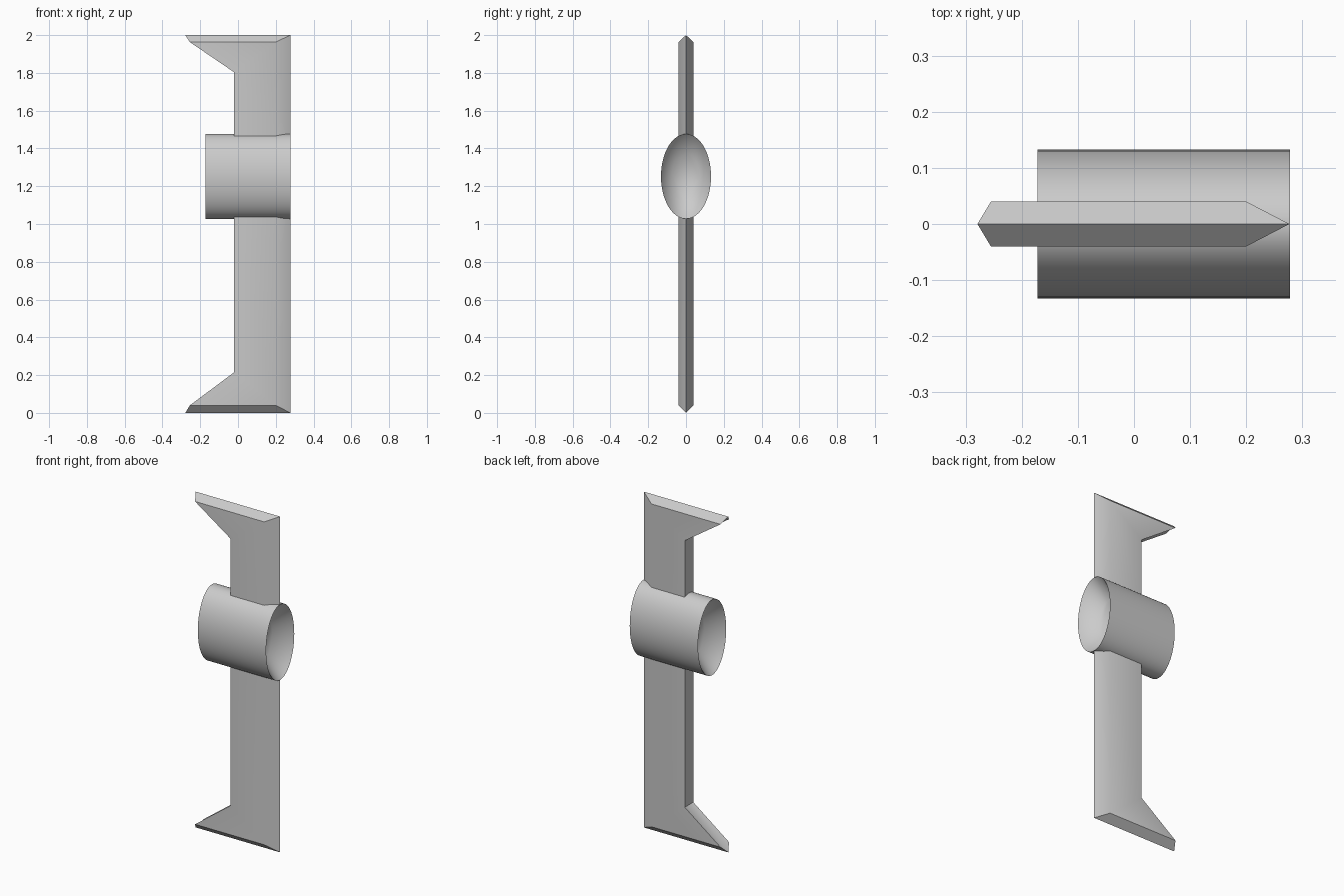
import bpy, bmesh, math

if "Cube" in bpy.data.objects:
    bpy.data.objects.remove(bpy.data.objects["Cube"])


def finish(name, bm):
    bmesh.ops.recalc_face_normals(bm, faces=bm.faces)
    mesh = bpy.data.meshes.new(name)
    bm.to_mesh(mesh)
    bm.free()
    obj = bpy.data.objects.new(name, mesh)
    bpy.context.collection.objects.link(obj)
    return obj


def blade(name, tip, bevel, notch, cut_face, cut_mid):
    """Hooked blade half: a centre ridge outline and a bevelled flat outline on each side."""
    ridge = [(-0.279, tip), (-0.02, notch), (-0.02, cut_mid), (0.277, cut_mid), (0.277, tip)]
    flat = [(-0.255, bevel), (-0.02, notch), (-0.02, cut_face), (0.2, cut_face), (0.2, bevel)]
    bm = bmesh.new()
    mid = [bm.verts.new((x, 0, z)) for x, z in ridge]
    for y in (-0.04, 0.04):
        side = [bm.verts.new((x, y, z)) for x, z in flat]
        bm.faces.new(side)
        for i in range(5):
            j = (i + 1) % 5
            bm.faces.new((mid[i], mid[j], side[j], side[i]))
    obj = finish(name, bm)
    bpy.ops.object.select_all(action='DESELECT')
    obj.select_set(True)
    bpy.context.view_layer.objects.active = obj
    bpy.ops.object.shade_smooth_by_angle(angle=math.radians(31))


# Upper and lower blades, ending on the hub surface
blade("lower_blade", 0.0, 0.04, 0.215, 1.038, 1.029)
blade("upper_blade", 2.0, 1.963, 1.803, 1.466, 1.475)

# Oval hub with a dished recess in both ends
SIDES = 64
RY, RZ, CZ = 0.1325, 0.2245, 1.252
profile = [(-0.07, 0.55), (-0.172, 1.0), (0.278, 1.0), (0.176, 0.55)]  # x, scale
bm = bmesh.new()
rings = []
for x, s in profile:
    rings.append([bm.verts.new((x, RY * s * math.cos(a), CZ + RZ * s * math.sin(a)))
                  for a in (2 * math.pi * i / SIDES for i in range(SIDES))])
for a, b in zip(rings, rings[1:]):
    for i in range(SIDES):
        j = (i + 1) % SIDES
        bm.faces.new((a[i], a[j], b[j], b[i]))
bm.faces.new(rings[0])
bm.faces.new(rings[-1])
for f in bm.faces:
    f.smooth = True
# Sharp rims
for ring in rings[1:3]:
    for i in range(SIDES):
        bm.edges.get((ring[i], ring[(i + 1) % SIDES])).smooth = False
finish("hub", bm)
